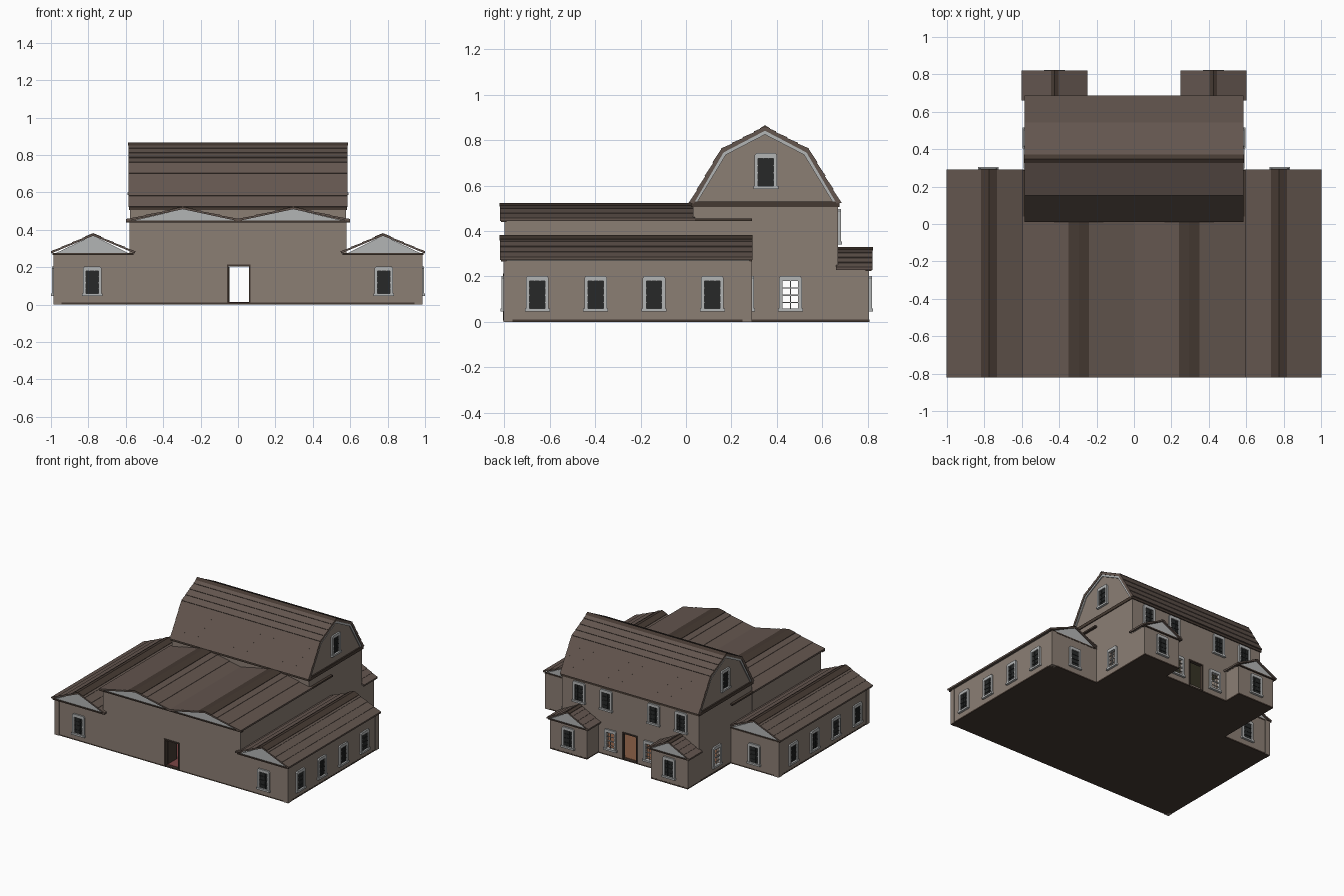
import bpy, bmesh, math
from mathutils import Vector

if "Cube" in bpy.data.objects:
    bpy.data.objects.remove(bpy.data.objects["Cube"])


def material(name, r, g, b):
    m = bpy.data.materials.new(name)
    m.diffuse_color = (r, g, b, 1)
    m.use_nodes = True
    m.node_tree.nodes["Principled BSDF"].inputs["Base Color"].default_value = m.diffuse_color
    return m


WALL = material("wall_plaster", .26, .21, .175)
ROOF = material("roof_shingle", .125, .092, .077)
DARK = material("dark_timber", .06, .042, .032)
TRIM = material("pale_trim", .45, .46, .46)
GLASS = material("dark_glass", .02, .022, .022)
RED = material("red_floor", .2, .06, .06)
ORANGE = material("wood_floor", .25, .11, .06)
OLIVE = material("olive_ceiling", .16, .15, .08)


def add_prism(bm, pts, axis, a, b, mi=0):
    """Extrude a 2D outline along an axis from a to b."""
    place = {'X': lambda p, d: (d, p[0], p[1]),
             'Y': lambda p, d: (p[0], d, p[1]),
             'Z': lambda p, d: (p[0], p[1], d)}[axis]
    lo = [bm.verts.new(place(p, a)) for p in pts]
    hi = [bm.verts.new(place(p, b)) for p in pts]
    n = len(pts)
    faces = [bm.faces.new(lo), bm.faces.new(hi[::-1])]
    faces += [bm.faces.new((lo[i], hi[i], hi[(i + 1) % n], lo[(i + 1) % n])) for i in range(n)]
    for f in faces:
        f.material_index = mi


def rect(x0, x1, y0, y1):
    return [(x0, y0), (x1, y0), (x1, y1), (x0, y1)]


def to_mesh(name, bm, mats):
    bmesh.ops.recalc_face_normals(bm, faces=bm.faces)
    me = bpy.data.meshes.new(name)
    bm.to_mesh(me)
    bm.free()
    for m in mats:
        me.materials.append(m)
    return me


def place_obj(name, me, loc=(0, 0, 0), rot=0):
    ob = bpy.data.objects.new(name, me)
    ob.location = loc
    ob.rotation_euler.z = rot
    bpy.context.collection.objects.link(ob)
    return ob


def prism(name, pts, axis, a, b, mat):
    bm = bmesh.new()
    add_prism(bm, pts, axis, a, b)
    return place_obj(name, to_mesh(name, bm, [mat]))


def box(name, x0, x1, y0, y1, z0, z1, mat):
    return prism(name, rect(x0, x1, y0, y1), 'Z', z0, z1, mat)


def cut(ob, boxes):
    """Subtract boxes from a solid, one after another."""
    for b in boxes:
        c = box("cutter", *b, None)
        c.hide_render = True
        mod = ob.modifiers.new("opening", 'BOOLEAN')
        mod.solver = 'EXACT'
        mod.object = c
        bpy.context.view_layer.objects.active = ob
        bpy.ops.object.modifier_apply(modifier=mod.name)
        bpy.data.objects.remove(c)


def courses(pts, n, h=.004):
    """Turn a roof line into overlapping shingle courses."""
    out = []
    for p, q in zip(pts, pts[1:]):
        p, q = Vector(p), Vector(q)
        nrm = Vector((p.y - q.y, q.x - p.x)).normalized() * h
        if nrm.y < 0:
            nrm = -nrm
        for i in range(n):
            a, b = p.lerp(q, i / n), p.lerp(q, (i + 1) / n)
            out += [a + nrm, b] if q.y > p.y else [a, b + nrm]
    clean = [out[0]]
    for v in out[1:]:
        if (v - clean[-1]).length > 1e-4:
            clean.append(v)
    return [tuple(v) for v in clean]


def gable_roof(name, c, half, eave, ridge, y0, y1, n, cap):
    """Gable roof running along y with a ridge cap."""
    top = [(c - half, eave), (c, ridge), (c + half, eave)]
    t = .01
    under = [(x, z - t) for x, z in reversed(top)]
    prism(name + "_roof", courses(top, n, .003) + under, 'Y', y0, y1, ROOF)
    drop = cap * (ridge - eave) / half
    capline = [(c - cap, ridge - drop + .005), (c, ridge + .004), (c + cap, ridge - drop + .005)]
    prism(name + "_ridge_cap", capline + [(x, z - .006) for x, z in reversed(capline)],
          'Y', y0 - .001, y1 + .001, DARK)


def window_mesh(name, glazed):
    """Arched surround, sill, muntins and optional pane; faces -y."""
    bm = bmesh.new()
    for s in (-1, 1):
        add_prism(bm, rect(s * .034, s * .05, -.07, .055), 'Y', -.012, .004)
    add_prism(bm, [(-.05, .055), (.05, .055), (.05, .068), (.042, .078), (-.042, .078), (-.05, .068)],
              'Y', -.012, .004)
    add_prism(bm, rect(-.055, .055, -.08, -.066), 'Y', -.017, .004)
    for x in ((-.012, .012) if glazed else (0,)):
        add_prism(bm, rect(x - .0015, x + .0015, -.067, .056), 'Y', -.006, -.001, 2)
    for z in (-.04, -.008, .024):
        w = .004 if z == -.008 else .0015
        add_prism(bm, rect(-.035, .035, z - w, z + w), 'Y', -.007, -.001, 2)
    if glazed:
        add_prism(bm, rect(-.035, .035, -.067, .056), 'Y', -.003, .001, 1)
    return to_mesh(name, bm, [TRIM, GLASS, GLASS if glazed else TRIM])


GLAZED, CLEAR = window_mesh("glazed_window", True), window_mesh("clear_window", False)
R = math.pi / 2

# Foundation slabs
box("foundation_hall", -.58, .58, -.8, .67, 0, .01, DARK)

# Front hall: hollow, with the doorway aligned through the building
doorway = (-.053, .06, -.95, .95, .01, .208)
hall = box("hall_walls", -.58, .58, -.8, .03, .01, .45, WALL)
cut(hall, [(-.56, .56, -.78, .015, .012, .43), doorway])
box("hall_floor", -.56, .56, -.78, .03, .005, .014, RED)
prism("hall_pediments", [(-.58, .445), (.58, .445), (.29, .512), (0, .447), (-.29, .512)],
      'Y', -.808, .03, TRIM)
box("hall_cornice", -.6, .6, -.815, -.79, .44, .449, DARK)
for s in (-1, 1):
    gable_roof("hall", s * .295, .303, .455, .52, -.82, .04, 3, .055)
    box("hall_eave_ledge", s * .57, s * .597, -.82, .29, .444, .456, DARK)

# Barn: hollow ground storey with side windows, back windows and back door
barn = box("barn_walls", -.578, .578, .03, .67, .01, .52, WALL)
cut(barn, [(-.56, .56, .045, .65, .012, .5), doorway,
           (-.7, .7, .426, .494, .058, .181)] +
          [(s * .165 - .034, s * .165 + .034, .6, .75, .058, .181) for s in (-1, 1)])
box("barn_floor", -.56, .56, .03, .65, .005, .014, ORANGE)
box("barn_ceiling", -.56, .56, .045, .65, .49, .501, OLIVE)
box("barn_belt", -.584, .584, .022, .677, .506, .53, DARK)

# Gambrel roof, gable wall and pale barge trim
outer = [(.015, .522), (.155, .76), (.348, .86), (.541, .76), (.683, .522)]
inner = [(.035, .522), (.165, .746), (.348, .842), (.531, .746), (.663, .522)]
trim = [(.05, .528), (.176, .736), (.348, .825), (.52, .736), (.646, .528)]
prism("gambrel_gable", inner, 'X', -.574, .574, WALL)
prism("gambrel_roof", courses(outer, 4) + inner[::-1], 'X', -.585, .585, ROOF)
prism("gambrel_ridge_cap", [(.325, .852), (.348, .866), (.371, .852), (.348, .856)],
      'X', -.587, .587, DARK)
for s in (-1, 1):
    prism("barge_trim", inner + trim[::-1], 'X', s * .57, s * .581, TRIM)
    place_obj("gable_window", GLAZED, (s * .574, .352, .665), s * R)
    place_obj("barn_side_window", CLEAR, (s * .578, .46, .125), s * R)
    place_obj("barn_back_window", CLEAR, (s * .165, .67, .125), 2 * R)
    for x in (.2, .43):
        place_obj("upper_back_window", GLAZED, (s * x, .67, .42), 2 * R)

# Door frames and open front door leaf
for y0, y1 in ((-.806, -.78), (.65, .676)):
    for x0, x1 in ((-.06, -.05), (.058, .066)):
        box("door_jamb", x0, x1, y0, y1, .005, .208, DARK)
    box("door_head", -.06, .066, y0, y1, .204, .214, DARK)
box("open_door_leaf", -.054, -.046, -.78, -.67, .014, .2, DARK)

for s in (-1, 1):
    # Side wings
    box("foundation_wing", s * .58, s * .983, -.8, .288, 0, .01, DARK)
    box("wing_walls", s * .58, s * .982, -.8, .288, .01, .275, WALL)
    prism("wing_pediment", [(s * .575, .27), (s * .985, .27), (s * .775, .37)], 'Y', -.808, .284, TRIM)
    box("wing_cornice_front", s * .56, s * .992, -.814, -.79, .266, .276, DARK)
    box("wing_cornice_back", s * .58, s * .992, .28, .29, .266, .276, DARK)
    gable_roof("wing", s * .775, .225, .283, .378, -.82, .292, 4, .042)
    for y0, y1 in ((-.804, -.765), (.25, .291)):
        box("wing_corner_board", s * .945, s * .986, y0, y1, 0, .268, WALL)
    place_obj("wing_front_window", GLAZED, (s * .78, -.8, .125), 0)
    place_obj("wing_back_window", GLAZED, (s * .78, .288, .125), 2 * R)
    for i in range(4):
        place_obj("wing_side_window", GLAZED, (s * .982, -.655 + .257 * i, .125), s * R)

    # Small gabled bays at the back
    box("foundation_bay", s * .27, s * .58, .67, .808, 0, .01, DARK)
    box("bay_walls", s * .27, s * .58, .66, .807, .01, .235, WALL)
    prism("bay_pediment", [(s * .268, .23), (s * .582, .23), (s * .425, .315)], 'Y', .66, .812, TRIM)
    box("bay_cornice", s * .258, s * .592, .79, .817, .224, .234, DARK)
    gable_roof("bay", s * .425, .175, .238, .326, .66, .822, 4, .02)
    place_obj("bay_window", GLAZED, (s * .425, .807, .125), 2 * R)
